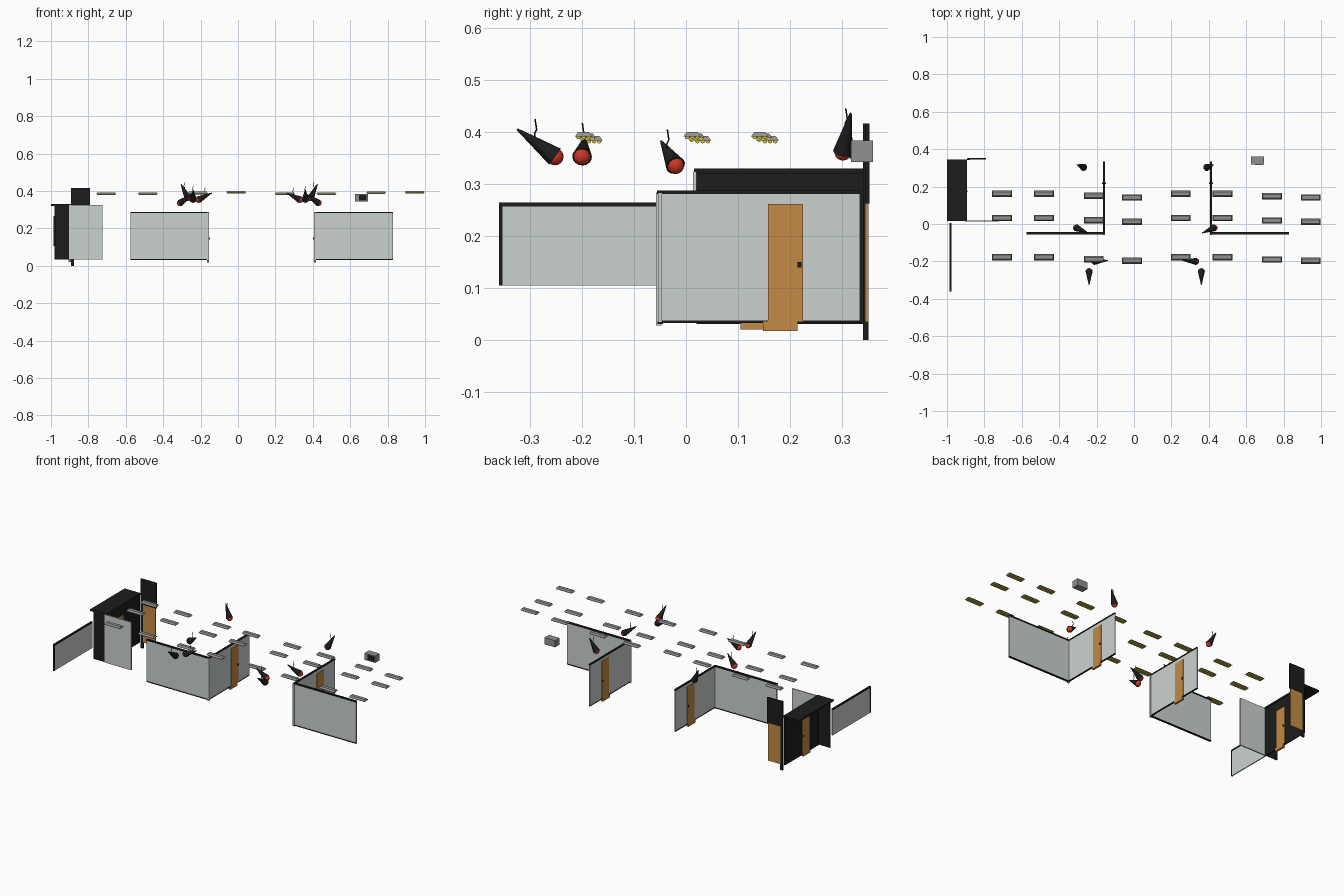
import bpy
from mathutils import Vector

if "Cube" in bpy.data.objects:
    bpy.data.objects.remove(bpy.data.objects["Cube"])


def mat(name, rgb):
    m = bpy.data.materials.new(name)
    m.diffuse_color = (*rgb, 1)
    m.use_nodes = True
    m.node_tree.nodes["Principled BSDF"].inputs["Base Color"].default_value = m.diffuse_color
    return m


BLACK = mat("black", (0.012, 0.012, 0.012))
WALL = mat("pale_wall", (0.60, 0.65, 0.63))
WOOD = mat("wood", (0.55, 0.26, 0.06))
RED = mat("red", (0.6, 0.04, 0.02))
GREY = mat("grey", (0.28, 0.28, 0.28))
YELLOW = mat("yellow", (0.65, 0.55, 0.05))


def mesh(name, verts, faces, m):
    me = bpy.data.meshes.new(name)
    me.from_pydata(verts, [], faces)
    me.materials.append(m)
    ob = bpy.data.objects.new(name, me)
    bpy.context.collection.objects.link(ob)
    return ob


def box(name, x0, x1, y0, y1, z0, z1, m):
    v = [(x, y, z) for x in (x0, x1) for y in (y0, y1) for z in (z0, z1)]
    f = [(0, 1, 3, 2), (4, 6, 7, 5), (0, 4, 5, 1), (2, 3, 7, 6), (0, 2, 6, 4), (1, 5, 7, 3)]
    return mesh(name, v, f, m)


def rod(name, a, b, r1, r2, m, sides=12):
    a, b = Vector(a), Vector(b)
    bpy.ops.mesh.primitive_cone_add(vertices=sides, radius1=r1, radius2=r2,
                                    depth=(b - a).length, location=(a + b) / 2)
    ob = bpy.context.object
    ob.name = name
    ob.rotation_euler = (b - a).to_track_quat('Z', 'Y').to_euler()
    ob.data.materials.append(m)
    if sides > 8:
        bpy.ops.object.shade_smooth_by_angle()
    return ob


def door(name, x, y0, y1, z0, z1):
    # leaf shows on both faces of the wall, with a knob each side and a step
    box(name + "_leaf", x - .006, x + .006, y0, y1, z0, z1, WOOD)
    box(name + "_knob", x - .011, x + .011, y1 - .010, y1 - .003,
        z0 + .104, z0 + .114, BLACK)
    box(name + "_step", x - .006, x + .006, y0 - .01, y1 - .01, z0 - .018, z0, WOOD)


# corner walls with doors
def corner(name, xc, x0, x1):
    box(name + "_front_wall", x0, x1, -.053, -.046, .035, .283, WALL)
    box(name + "_front_cap", x0, x1, -.056, -.043, .281, .288, BLACK)
    box(name + "_front_base", x0, x1, -.055, -.044, .031, .036, BLACK)
    box(name + "_side_wall", xc - .003, xc + .003, -.05, .335, .037, .283, WALL)
    box(name + "_side_cap", xc - .005, xc + .005, -.05, .335, .281, .288, BLACK)
    box(name + "_side_base", xc - .004, xc + .004, -.05, .335, .033, .038, BLACK)
    box(name + "_corner_post", xc - .005, xc + .005, -.058, -.047, .028, .284, WALL)
    door(name + "_door", xc, .158, .225, .036, .262)


corner("left_corner", -.160, -.575, -.157)
corner("right_corner", .412, .409, .828)

# black booth with pale side panel
box("booth_roof", -1.0, -.893, .015, .345, .320, .330, BLACK)
box("booth_front", -.98, -.895, .017, .023, .035, .325, BLACK)
box("booth_side", -.903, -.897, .02, .343, .031, .325, BLACK)
box("booth_panel", -.903, -.725, .013, .020, .035, .325, WALL)
door("booth_door", -.90, .115, .182, .038, .262)

# rear doorway: tall post, sign board and door
box("rear_post", -.893, -.876, .341, .351, 0, .417, BLACK)
box("rear_board", -.89, -.79, .345, .353, .263, .417, BLACK)
box("rear_door", -.88, -.795, .345, .351, .035, .263, WOOD)

# low wall at the far left
box("low_wall", -.985, -.979, -.355, .005, .105, .258, WALL)
box("low_wall_cap", -.987, -.977, -.36, .005, .257, .265, BLACK)
box("low_wall_end", -.987, -.977, -.36, -.353, .105, .258, BLACK)

# ceiling lamps: sloped housing over yellow tubes
def lamp(x, y, z):
    v = []
    for hx, hy, zz in ((.053, .017, z - .003), (.048, .010, z + .006)):
        v += [(x - hx, y - hy, zz), (x + hx, y - hy, zz),
              (x + hx, y + hy, zz), (x - hx, y + hy, zz)]
    mesh("lamp_housing", v, [(0, 3, 2, 1), (4, 5, 6, 7), (0, 1, 5, 4),
                             (1, 2, 6, 5), (2, 3, 7, 6), (3, 0, 4, 7)], GREY)
    for d in (-.010, 0, .010):
        rod("lamp_tube", (x - .049, y + d, z - .004), (x + .049, y + d, z - .004),
            .0045, .0045, YELLOW, 8)


for x, dy, z in ((-.705, 0, .387), (-.482, 0, .387), (-.215, -.011, .390),
                 (-.010, -.020, .395), (.250, 0, .387), (.473, 0, .387),
                 (.738, -.013, .392), (.945, -.020, .395)):
    for y in (.162, .032, -.177):
        lamp(x, y + dy, z)


# hanging cone spotlights: black cone, red lens, bent wire
def spot(ball, tip):
    b, t = Vector(ball), Vector(tip)
    rod("spot_cone", b, t, .019, .002, BLACK, 16)
    bpy.ops.mesh.primitive_uv_sphere_add(segments=16, ring_count=8, radius=.0165, location=b)
    ob = bpy.context.object
    ob.name = "spot_lens"
    ob.data.materials.append(RED)
    bpy.ops.object.shade_smooth_by_angle()
    p = b.lerp(t, .5)
    pts = [p, p + Vector((.002, -.003, .018)), p + Vector((-.003, .001, .026)),
           p + Vector((0, -.002, .046))]
    for q, r in zip(pts, pts[1:]):
        rod("spot_wire", q, r, .0015, .0015, BLACK, 6)


MID = .06  # the two groups mirror about this x
for s in (-1, 1):
    for (bx, by, bz), (tx, ty, tz) in (
            ((.328, .302, .362), (.365, .317, .437)),
            ((.370, -.020, .336), (.305, -.048, .383)),
            ((.300, -.252, .353), (.300, -.325, .406)),
            ((.272, -.200, .353), (.200, -.195, .390))):
        spot((MID + s * bx, by, bz), (MID + s * tx, ty, tz))

# wall monitor box
box("monitor_body", .625, .695, .318, .36, .343, .384, GREY)
box("monitor_screen", .646, .688, .315, .320, .350, .378, BLACK)
